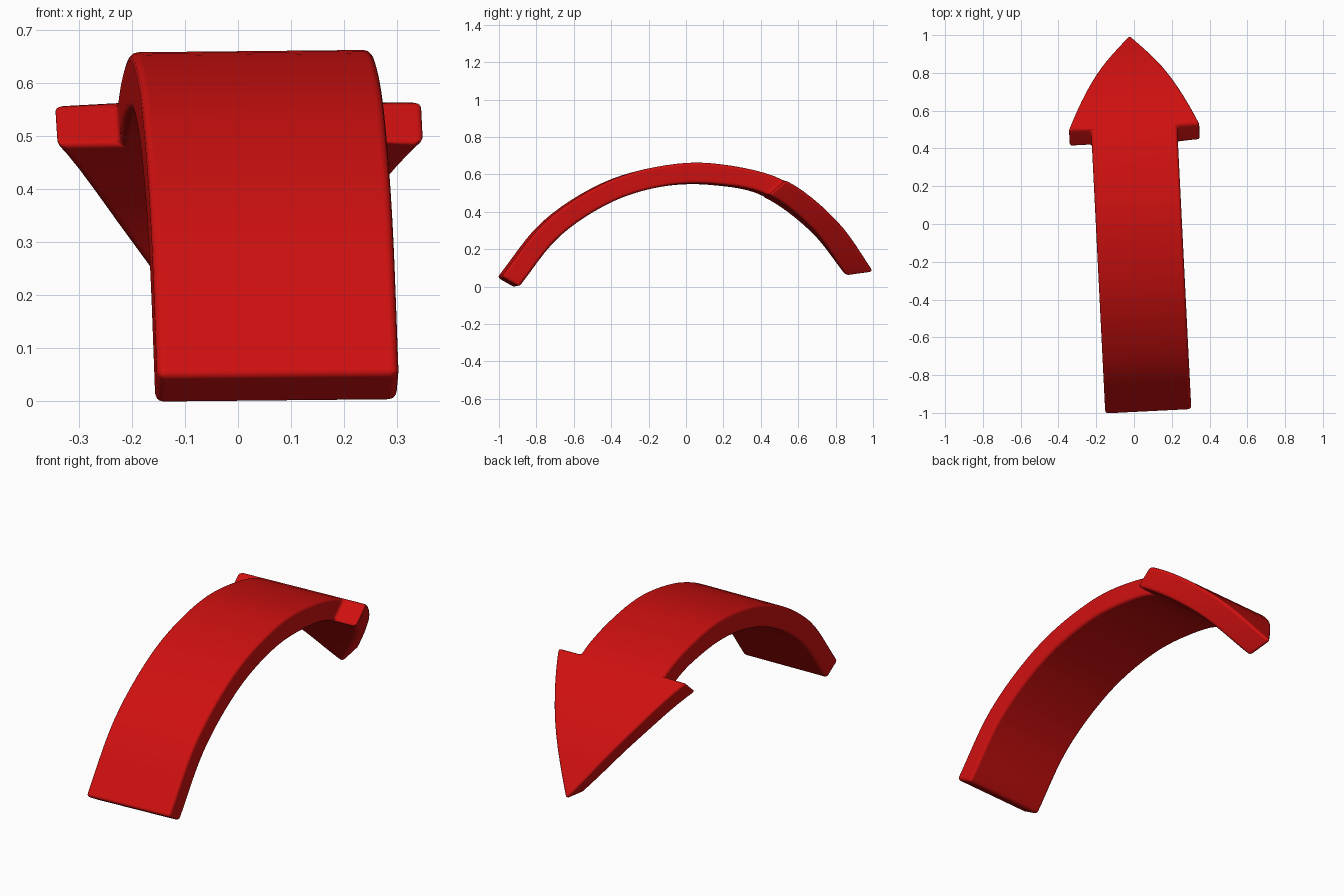
import bpy, bmesh, math
from mathutils import Vector

if "Cube" in bpy.data.objects:
    bpy.data.objects.remove(bpy.data.objects["Cube"])

YAW, SHIFT_X, ROLL = 0.05, 0.026, 0.01
SHAFT, HEAD = 0.228, 0.35            # half widths

red = bpy.data.materials.new("red")
red.diffuse_color = (0.62, 0.005, 0.005, 1)
red.use_nodes = True
red.node_tree.nodes["Principled BSDF"].inputs["Base Color"].default_value = red.diffuse_color


def catmull(points, steps):
    """Smooth path through the points, as steps per span."""
    pts = [2 * points[0] - points[1]] + points + [2 * points[-1] - points[-2]]
    path = []
    for i in range(1, len(pts) - 2):
        p0, p1, p2, p3 = pts[i - 1:i + 3]
        for k in range(steps):
            t = k / steps
            path.append(0.5 * (2 * p1 + (p2 - p0) * t + (2 * p0 - 5 * p1 + 4 * p2 - p3) * t * t
                               + (3 * p1 - p0 - 3 * p2 + p3) * t ** 3))
    return path + [points[-1]]


# Side profile: each key is outer y, z and inner y, z
keys = []
C, R_OUT, R_IN = (0.05, -0.539), 1.209, 1.10
for a in (150.2, 132, 114, 98, 84):
    c, s = math.cos(math.radians(a)), math.sin(math.radians(a))
    keys.append((Vector((C[0] + R_OUT * c, C[1] + R_OUT * s)),
                 Vector((C[0] + R_IN * c, C[1] + R_IN * s))))
NECK = len(keys)
keys += [(Vector((0.515, 0.577)), Vector((0.425, 0.498))),
         (Vector((0.80, 0.36)), Vector((0.675, 0.31))),
         (Vector((1.008, 0.085)), Vector((0.86, 0.065)))]
STEPS = 6
outer = catmull([k[0] for k in keys], STEPS)
inner = catmull([k[1] for k in keys], STEPS)
neck, last = NECK * STEPS, len(outer) - 1


def head_half(i):
    t = (i - neck) / (last - neck)
    return HEAD * ((1 - t) + 0.2 * t * (1 - t))


bm = bmesh.new()


def place(x, p):
    y, z = p
    c, s = math.cos(YAW), math.sin(YAW)
    wx = x * c - y * s + SHIFT_X
    return bm.verts.new((wx, x * s + y * c, z + ROLL * wx))


def skin(path):
    """One curved arrow-shaped sheet; returns its outline in order."""
    rows = []
    for i, p in enumerate(path):
        if i < neck:
            xs = (-SHAFT, SHAFT)
        elif i == neck:
            xs = (-HEAD, -SHAFT, SHAFT, HEAD)
        elif i < last:
            xs = (-head_half(i), head_half(i))
        else:
            xs = (0,)
        rows.append([place(x, p) for x in xs])
    for i in range(last):
        a, b = rows[i], rows[i + 1]
        if i + 1 == neck:
            b = b[1:3]
        bm.faces.new(a + b[::-1])
    left, right = [], []
    for i, r in enumerate(rows[:-1]):
        left += [r[1], r[0]] if i == neck else [r[0]]
        right += [r[2], r[3]] if i == neck else [r[-1]]
    return left + rows[-1] + right[::-1]


# Outer and inner sheets joined by side walls
top, bottom = skin(outer), skin(inner)
for i in range(len(top)):
    j = (i + 1) % len(top)
    bm.faces.new((top[i], top[j], bottom[j], bottom[i]))
bmesh.ops.recalc_face_normals(bm, faces=bm.faces[:])

# Rounded edges
sharp = [e for e in bm.edges if e.calc_face_angle(0) > 0.6]
bmesh.ops.bevel(bm, geom=sharp, offset=0.016, segments=3, profile=0.5,
                affect='EDGES', clamp_overlap=True)
low = min(v.co.z for v in bm.verts)
for v in bm.verts:
    v.co.z -= low
for f in bm.faces:
    f.smooth = True

mesh = bpy.data.meshes.new("curved_arrow")
bm.to_mesh(mesh)
bm.free()
mesh.materials.append(red)
arrow = bpy.data.objects.new("curved_arrow", mesh)
bpy.context.collection.objects.link(arrow)
arrow.modifiers.new("even_normals", 'WEIGHTED_NORMAL')
